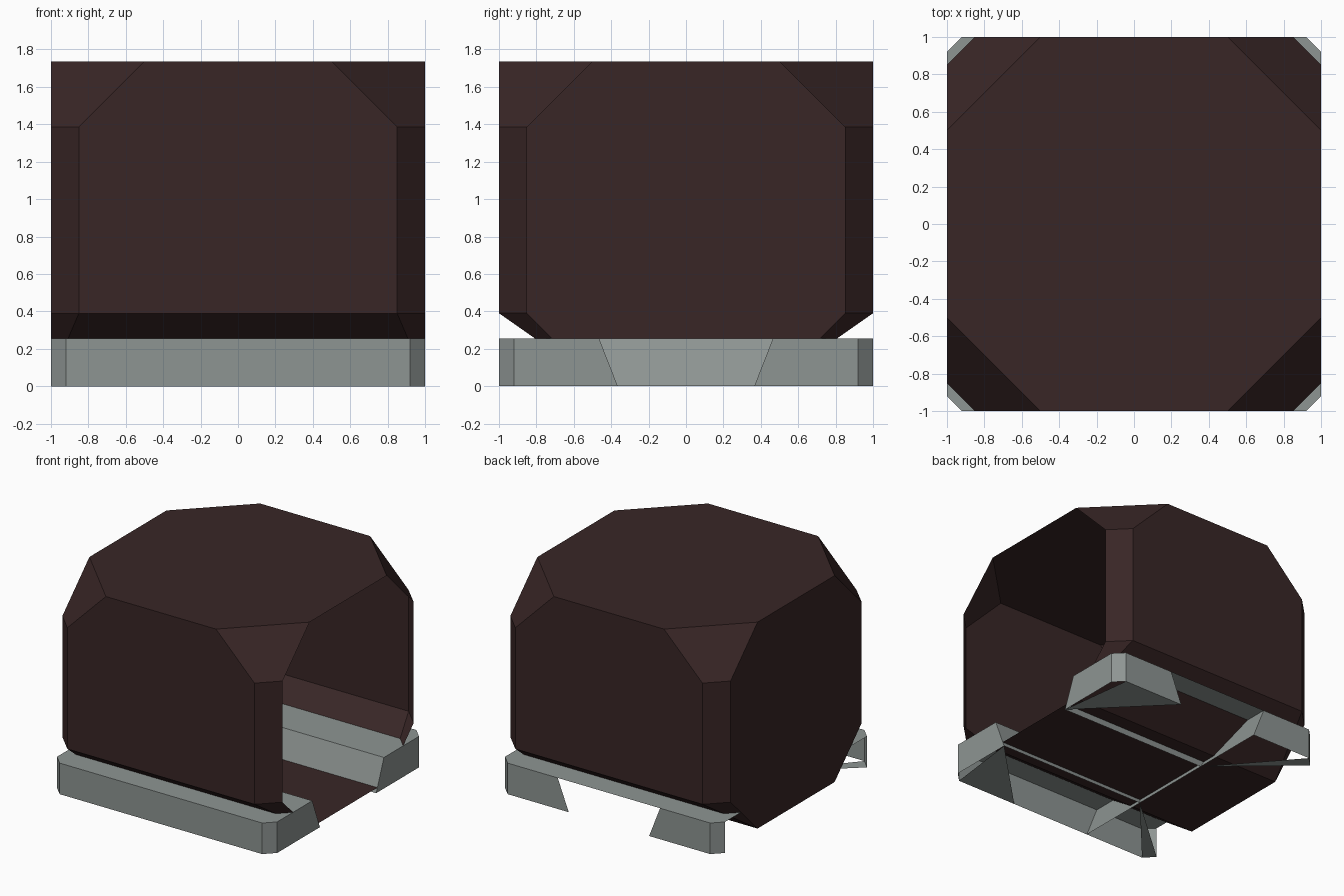
import bpy, bmesh

if "Cube" in bpy.data.objects:
    bpy.data.objects.remove(bpy.data.objects["Cube"])


def material(name, color):
    m = bpy.data.materials.new(name)
    m.diffuse_color = (*color, 1)
    m.use_nodes = True
    m.node_tree.nodes["Principled BSDF"].inputs["Base Color"].default_value = m.diffuse_color
    return m


brown = material("dark brown", (0.040, 0.019, 0.019))
gray = material("stone gray", (0.27, 0.30, 0.29))


def shell(name, polys, mat):
    """Flat-faced object from a list of polygons, shared points welded."""
    bm = bmesh.new()
    for p in polys:
        bm.faces.new([bm.verts.new(v) for v in p])
    bmesh.ops.remove_doubles(bm, verts=bm.verts, dist=0.0005)
    bmesh.ops.recalc_face_normals(bm, faces=bm.faces)
    me = bpy.data.meshes.new(name)
    bm.to_mesh(me)
    bm.free()
    me.materials.append(mat)
    ob = bpy.data.objects.new(name, me)
    bpy.context.collection.objects.link(ob)
    return ob


# Faceted hollow body: open on the right (+x) side
T, U, L, B = 1.735, 1.385, 0.39, 0.04      # top, upper edge, lower edge, bottom
e, h = 0.85, 0.5                           # chamfer and octagon half-lengths
body = [
    # octagonal lid and flat floor
    [(h, -1, T), (1, -h, T), (1, h, T), (h, 1, T),
     (-h, 1, T), (-1, h, T), (-1, -h, T), (-h, -1, T)],
    [(1, -h, B), (1, h, B), (-1, h, B), (-1, -h, B)],
    # left wall
    [(-1, -h, T), (-1, h, T), (-1, e, U), (-1, e, L),
     (-1, h, B), (-1, -h, B), (-1, -e, L), (-1, -e, U)],
]
for s in (-1, 1):
    # front / back wall and the slope beneath it
    body.append([(-h, s, T), (h, s, T), (e, s, U), (e, s, L), (-e, s, L), (-e, s, U)])
    body.append([(-e, s, L), (e, s, L), (1, s * h, B), (-1, s * h, B)])
    for x in (-1, 1):
        # corner facets: upper, upright, lower
        body.append([(x * h, s, T), (x, s * h, T), (x, s * e, U), (x * e, s, U)])
        body.append([(x * e, s, U), (x, s * e, U), (x, s * e, L), (x * e, s, L)])
        body.append([(x * e, s, L), (x, s * e, L), (x, s * h, B)])
shell("body", body, brown)

# Base: thin shell with a trench entering from the right
H, c, a, b = 0.255, 0.92, 0.365, 0.465     # height, corner, gap at bottom, gap at top
base = [
    # front wall
    [(-c, -1, 0), (c, -1, 0), (c, -1, H), (-c, -1, H)],
    # trench end wall, left part of the top plate
    [(-a, -a, 0), (-a, a, 0), (-b, b, H), (-b, -b, H)],
    [(-1, -b, H), (-b, -b, H), (-b, b, H), (-1, b, H)],
]
for x in (-1, 1):
    # back wall on either side of its gap
    base.append([(x * c, 1, 0), (x * a, 1, 0), (x * b, 1, H), (x * c, 1, H)])
for s in (-1, 1):
    # top plate strip
    base.append([(1, s * b, H), (1, s * c, H), (c, s, H),
                 (-c, s, H), (-1, s * c, H), (-1, s * b, H), (-b, s * b, H)])
    # right wall beside the gap
    base.append([(1, s * c, 0), (1, s * a, 0), (1, s * b, H), (1, s * c, H)])
    # trench side wall
    base.append([(1, s * a, 0), (-a, s * a, 0), (-b, s * b, H), (1, s * b, H)])
    # cross wall running out to the front / back
    base.append([(-a, s * a, 0), (-a, s, 0), (-b, s, H), (-b, s * b, H)])
    # partial foot soles
    base.append([(1, s * a, 0), (c, s, 0), (a, s, 0)])
    base.append([(-a, s * a, 0), (-1, s * c, 0), (-c, s, 0)])
    for x in (-1, 1):
        # cut corners
        base.append([(x * c, s, 0), (x, s * c, 0), (x, s * c, H), (x * c, s, H)])
shell("base", base, gray)
